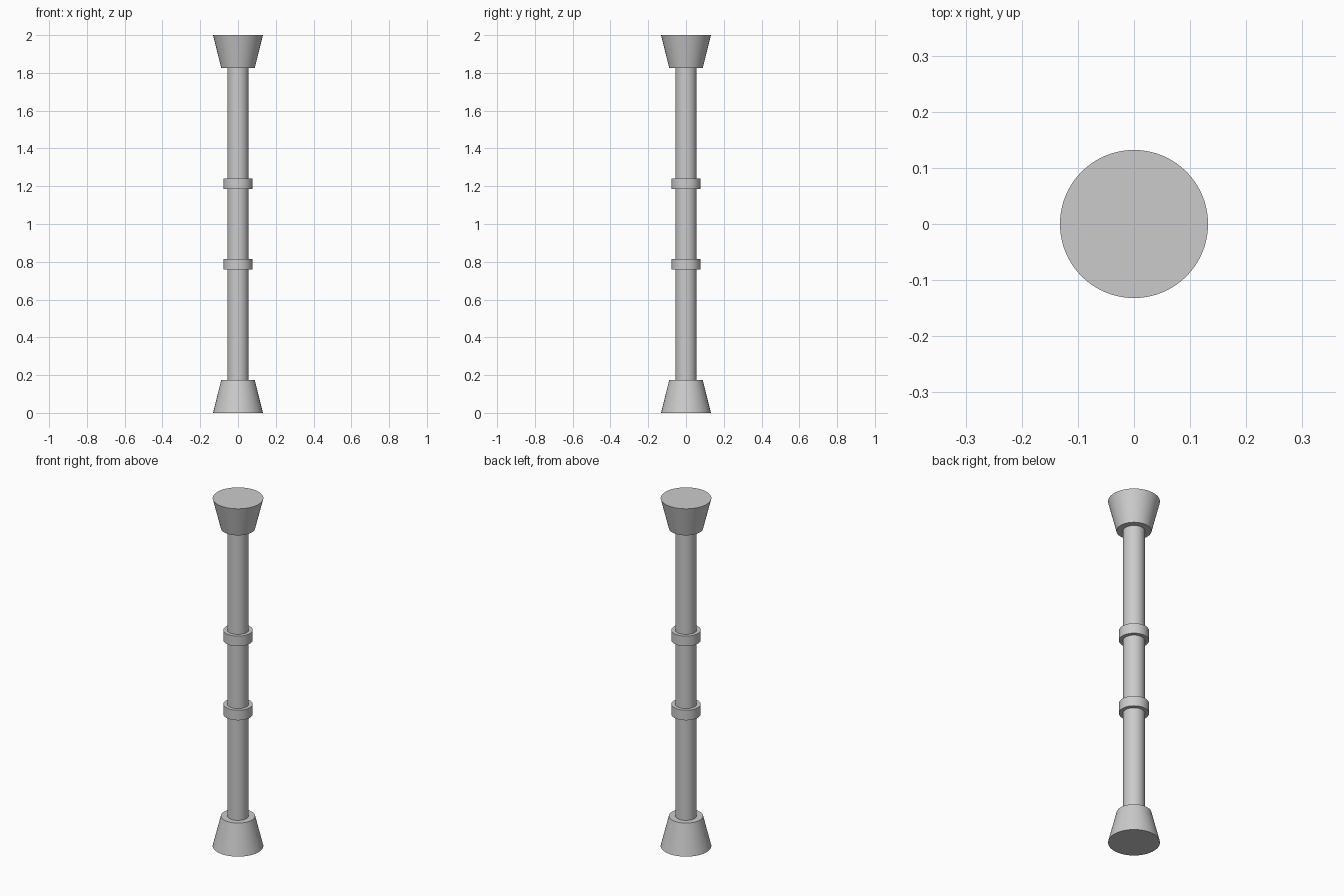
import bpy
import math

if "Cube" in bpy.data.objects:
    bpy.data.objects.remove(bpy.data.objects["Cube"])

SEGMENTS = 64


def frustum(name, z0, z1, r0, r1):
    """Capped round section between two heights, smooth sides and sharp rims."""
    bpy.ops.mesh.primitive_cone_add(vertices=SEGMENTS, radius1=r0, radius2=r1,
                                    depth=z1 - z0, location=(0, 0, (z0 + z1) / 2))
    obj = bpy.context.object
    obj.name = name
    bpy.ops.object.shade_smooth_by_angle(angle=math.radians(30))
    return obj


HEIGHT = 2.0
FOOT_H, FOOT_R, NECK_R = 0.173, 0.132, 0.089
SHAFT_R, COLLAR_R = 0.056, 0.0765
COLLAR_Z0, COLLAR_Z1 = 0.758, 0.816

# Central shaft between the flared ends
frustum("shaft", FOOT_H, HEIGHT - FOOT_H, SHAFT_R, SHAFT_R)

# Flared ends, mirrored about mid-height
frustum("bottom_end", 0, FOOT_H, FOOT_R, NECK_R)
frustum("top_end", HEIGHT - FOOT_H, HEIGHT, NECK_R, FOOT_R)

# Two collars, mirrored about mid-height
frustum("lower_collar", COLLAR_Z0, COLLAR_Z1, COLLAR_R, COLLAR_R)
frustum("upper_collar", HEIGHT - COLLAR_Z1, HEIGHT - COLLAR_Z0, COLLAR_R, COLLAR_R)
